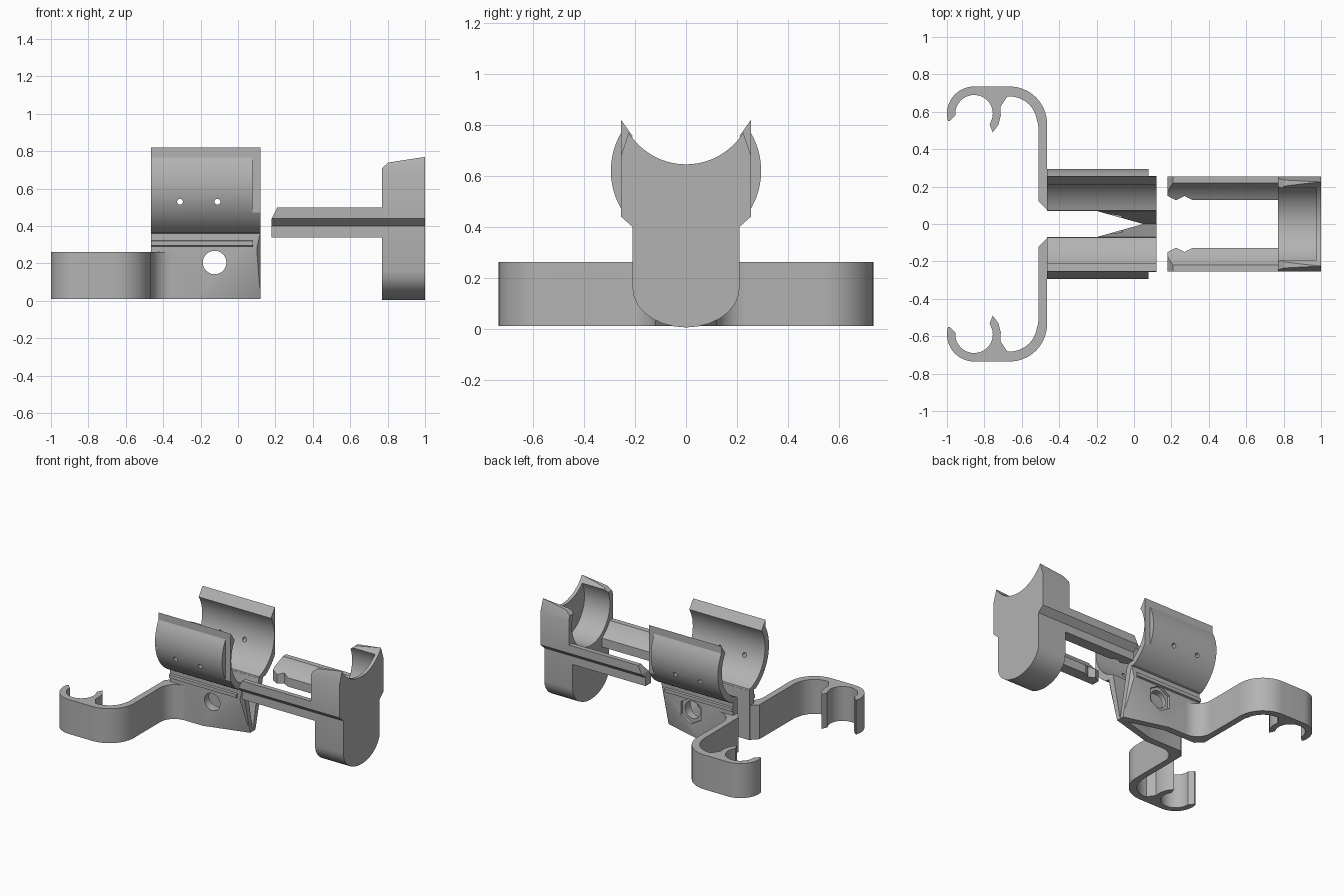
import bpy, bmesh, math
from mathutils import Vector

cube = bpy.data.objects.get("Cube")
if cube:
    bpy.data.objects.remove(cube, do_unlink=True)

grey = bpy.data.materials.new("plain_grey")
grey.use_nodes = True
COLOUR = (0.45, 0.45, 0.45, 1)
grey.diffuse_color = COLOUR
grey.node_tree.nodes["Principled BSDF"].inputs["Base Color"].default_value = COLOUR


def finish(name, bm):
    bmesh.ops.recalc_face_normals(bm, faces=bm.faces)
    mesh = bpy.data.meshes.new(name)
    bm.to_mesh(mesh)
    bm.free()
    mesh.materials.append(grey)
    ob = bpy.data.objects.new(name, mesh)
    bpy.context.collection.objects.link(ob)
    return ob


def prism(name, pts, axis, lo, hi):
    """Extrude a 2D outline along one axis."""
    place = {"x": lambda p, d: (d, p[0], p[1]),
             "y": lambda p, d: (p[0], d, p[1]),
             "z": lambda p, d: (p[0], p[1], d)}[axis]
    bm = bmesh.new()
    face = bm.faces.new([bm.verts.new(place(p, lo)) for p in pts])
    step = Vector(place((0, 0), hi - lo))
    new = bmesh.ops.extrude_face_region(bm, geom=[face])["geom"]
    bmesh.ops.translate(bm, vec=step, verts=[v for v in new if isinstance(v, bmesh.types.BMVert)])
    return finish(name, bm)


def hull(name, pts):
    bm = bmesh.new()
    for p in pts:
        bm.verts.new(p)
    bmesh.ops.convex_hull(bm, input=bm.verts)
    bmesh.ops.dissolve_limit(bm, angle_limit=0.01, verts=bm.verts, edges=bm.edges)
    return finish(name, bm)


def select(ob):
    bpy.ops.object.select_all(action="DESELECT")
    ob.select_set(True)
    bpy.context.view_layer.objects.active = ob


def combine(ob, other, operation):
    mod = ob.modifiers.new("combine", "BOOLEAN")
    mod.operation, mod.solver, mod.object = operation, "EXACT", other
    other.hide_render = True
    select(ob)
    bpy.ops.object.modifier_apply(modifier=mod.name)
    bpy.data.objects.remove(other, do_unlink=True)


def smooth(ob):
    select(ob)
    bpy.ops.object.shade_smooth_by_angle(angle=math.radians(25))


def arc(cx, cy, r, a, b, n=16, ry=None):
    return [(cx + r * math.cos(t), cy + (ry or r) * math.sin(t))
            for t in (math.radians(a + (b - a) * i / n) for i in range(n + 1))]


def both(pts):
    """Close a half outline by mirroring it over its first axis."""
    return pts + [(-a, b) for a, b in reversed(pts) if abs(a) > 1e-5]


AXIS_Z = 0.62

for s, side in ((1, "back"), (-1, "front")):
    def flip_y(pts):
        return [(p[0], s * p[1], *p[2:]) for p in pts]

    # Curved gripping shell with flared lip, narrowed at its end
    section = (arc(0, AXIS_Z, 0.25, -73, 33) + [(0.255, 0.82)]
               + arc(0, AXIS_Z, 0.295, 30, -61, 20) + [(0.07, 0.36)])
    shell = prism(side + "_shell", [(s * y, z) for y, z in section], "x", -0.465, 0.12)
    plan = [(-0.5, 0), (0.2, 0), (0.2, 0.2555), (0.078, 0.2555), (0.078, 0.4), (-0.5, 0.4)]
    combine(shell, prism("trim", flip_y(plan), "z", 0.2, 1), "INTERSECT")
    for x in (-0.31, -0.11):
        combine(shell, prism("pin_hole", arc(x, 0.53, 0.016, 0, 330, 11), "y", -0.5, 0.5), "DIFFERENCE")
    smooth(shell)

    # Jaw block under the shell: straight rear, wedge-shaped nose
    jaw = hull(side + "_jaw", flip_y([(x, y, z) for x in (-0.465, -0.2)
                                      for y in (0.07, 0.12) for z in (0.01, 0.37)]))
    nose = hull("nose", flip_y([(-0.2, 0.07, 0.01), (-0.2, 0.07, 0.37), (-0.2, 0.12, 0.01),
                                (-0.2, 0.12, 0.37), (0.12, 0.07, 0.37), (0.12, 0.12, 0.37),
                                (0.1, 0.12, 0.28), (0.05, 0, 0.01), (0.12, 0, 0.01),
                                (0.12, 0.03, 0.01)]))
    combine(jaw, nose, "UNION")
    combine(jaw, prism("bolt_hole", arc(-0.125, 0.205, 0.063, 0, 345, 23), "y", -0.5, 0.5), "DIFFERENCE")
    if s > 0:
        combine(jaw, prism("nut_pocket", arc(-0.125, 0.205, 0.095, 30, 330, 5), "y", 0.1, 0.5), "DIFFERENCE")
    smooth(jaw)

    # Narrow rib along the jaw
    prism(side + "_rib", [(s * y, z) for y, z in ((0.11, 0.29), (0.135, 0.295), (0.135, 0.32), (0.11, 0.325))],
          "x", -0.465, 0.08)

    # Curved arm ending in a round snap clip
    outline = ([(-0.51, 0.12), (-0.465, 0.075), (-0.35, 0.075)]
               + arc(-0.35, 0.235, 0.115, 270, 180, 10)
               + arc(-0.665, 0.535, 0.2, 0, 90)
               + arc(-0.855, 0.59, 0.145, 90, 195)
               + [(-0.985, 0.55)]
               + arc(-0.855, 0.59, 0.1, 185, -15, 24)
               + [(-0.772, 0.53), (-0.755, 0.49), (-0.725, 0.53), (-0.712, 0.58), (-0.715, 0.625)]
               + arc(-0.665, 0.535, 0.147, 95, 0) )
    outline[-1] = (-0.512, 0.535)
    smooth(prism(side + "_arm", flip_y(outline), "z", 0.01, 0.262))

    # Slider rail with a notched hook end
    rail_section = ([(0.12, 0.34), (0.21, 0.34), (0.21, 0.4), (0.255, 0.44), (0.255, 0.5)]
                    + arc(0, AXIS_Z, 0.25, -29, -61, 8))
    rail = prism(side + "_rail", [(s * y, z) for y, z in rail_section], "x", 0.1, 0.78)
    hook = [(0.18, 0.3), (0.18, 0.15), (0.225, 0.127), (0.27, 0.15), (0.315, 0.127), (0.8, 0.127), (0.8, 0.3)]
    combine(rail, prism("hook_trim", flip_y(hook), "z", 0.2, 0.7), "INTERSECT")
    slope = [(0.18, 0.3), (0.9, 0.3), (0.9, 0.6), (0.26, 0.6), (0.18, 0.44)]
    combine(rail, prism("end_trim", slope, "y", -0.5, 0.5), "INTERSECT")
    smooth(rail)

# End cap: rounded foot, wide shoulders and a scooped top
half = (arc(0, 0.16, 0.21, -90, 0, 7, 0.155)
        + [(0.21, 0.4), (0.255, 0.44), (0.255, 0.68), (0.225, 0.77)]
        + arc(0, 0.91, 0.265, -35, -90, 9))
cap = prism("end_cap", both(half), "x", 0.77, 1)
side_view = [(0.7, -0.1), (1.1, -0.1), (1.1, 0.785), (0.805, 0.74), (0.77, 0.71), (0.7, 0.71)]
combine(cap, prism("cap_trim", side_view, "y", -0.5, 0.5), "INTERSECT")
combine(cap, prism("cap_socket", arc(0, AXIS_Z, 0.22, 0, 352.5, 47), "x", 0.6, 0.975), "DIFFERENCE")
smooth(cap)
